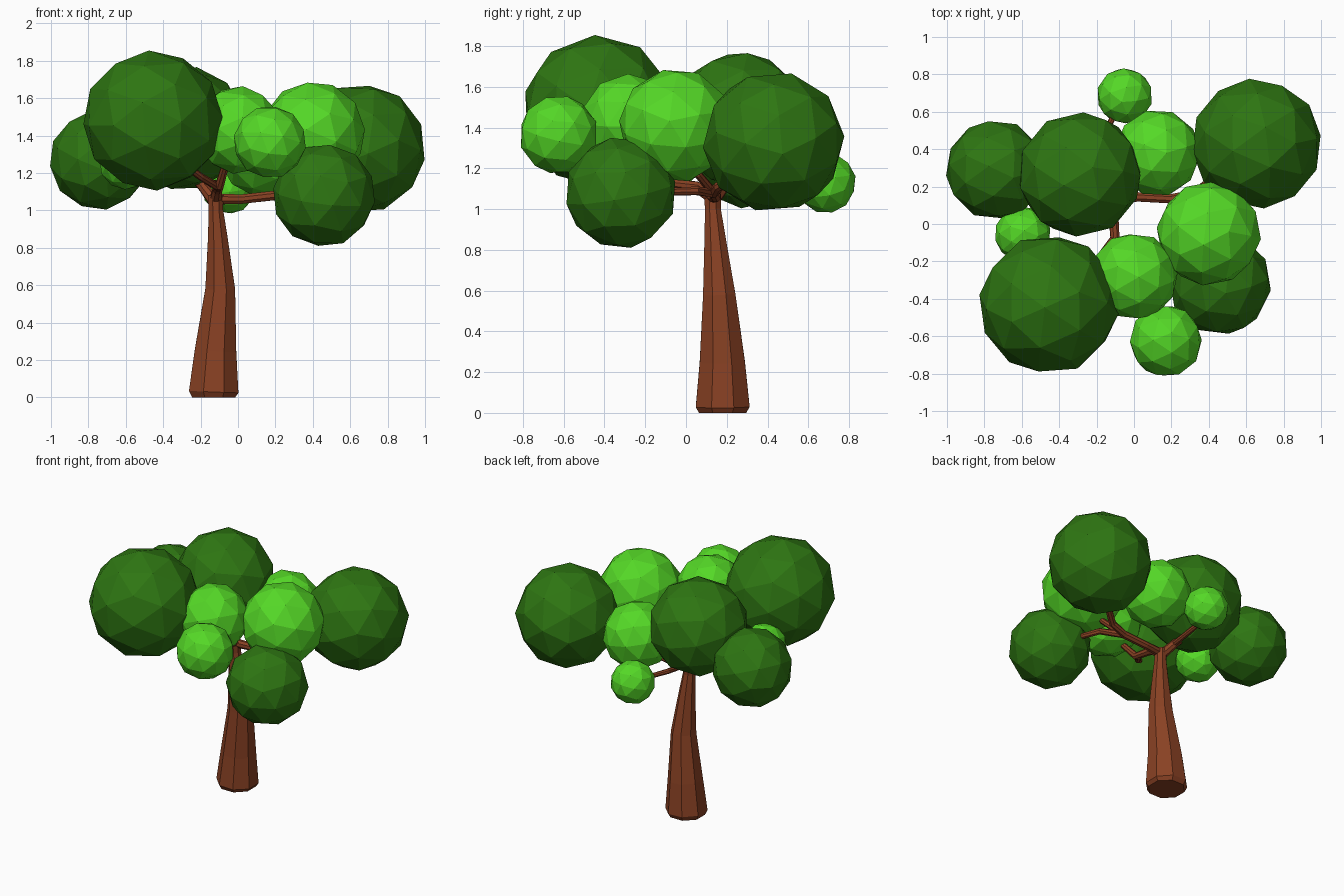
import bpy, bmesh, math, random
from mathutils import Vector, Euler

random.seed(4)
cube = bpy.data.objects.get("Cube")
if cube:
    bpy.data.objects.remove(cube, do_unlink=True)


def material(name, rgb):
    m = bpy.data.materials.new(name)
    m.use_nodes = True
    m.diffuse_color = (*rgb, 1)
    m.node_tree.nodes["Principled BSDF"].inputs["Base Color"].default_value = (*rgb, 1)
    return m


bark = material("brown bark", (0.25, 0.053, 0.017))
dark_leaf = material("dark green leaves", (0.027, 0.18, 0.006))
light_leaf = material("light green leaves", (0.09, 0.69, 0.02))


def finish(bm, name, mat):
    bmesh.ops.recalc_face_normals(bm, faces=bm.faces)
    mesh = bpy.data.meshes.new(name)
    bm.to_mesh(mesh)
    bm.free()
    mesh.materials.append(mat)
    obj = bpy.data.objects.new(name, mesh)
    bpy.context.collection.objects.link(obj)
    return obj


def limb(name, stations, sides=8):
    """Tapered tube through (x, y, z, radius) stations."""
    bm = bmesh.new()
    pts = [Vector(s[:3]) for s in stations]
    rings = []
    for i, p in enumerate(pts):
        tangent = pts[min(i + 1, len(pts) - 1)] - pts[max(i - 1, 0)]
        turn = Vector((0, 0, 1)).rotation_difference(tangent.normalized())
        ring = []
        for k in range(sides):
            a = 2 * math.pi * (k + 0.5) / sides
            offset = turn @ Vector((math.cos(a), math.sin(a), 0))
            ring.append(bm.verts.new(p + offset * stations[i][3]))
        rings.append(ring)
    for low, high in zip(rings, rings[1:]):
        for k in range(sides):
            n = (k + 1) % sides
            bm.faces.new((low[k], low[n], high[n], high[k]))
    bm.faces.new(rings[0])
    bm.faces.new(rings[-1])
    return finish(bm, name, bark)


def leaf_ball(name, centre, radius, mat):
    """Faceted ball of leaves, turned at random."""
    bm = bmesh.new()
    bmesh.ops.create_icosphere(bm, subdivisions=2, radius=radius * 1.015)
    turn = Euler([random.uniform(0, math.tau) for _ in range(3)]).to_matrix()
    for v in bm.verts:
        v.co = turn @ v.co + Vector(centre)
    return finish(bm, name, mat)


# Trunk with a rounded foot
limb("trunk", [(-0.13, 0.18, 0.0, 0.125), (-0.13, 0.18, 0.03, 0.143),
               (-0.12, 0.178, 0.25, 0.12), (-0.095, 0.163, 0.58, 0.086),
               (-0.108, 0.143, 0.85, 0.057), (-0.118, 0.132, 1.0, 0.042),
               (-0.12, 0.13, 1.08, 0.045)])

# Branches spreading from the top of the trunk
limb("side_branch", [(-0.12, 0.13, 1.06, 0.03), (0.02, 0.145, 1.06, 0.027),
                     (0.2, 0.135, 1.08, 0.027), (0.32, 0.16, 1.11, 0.025),
                     (0.58, 0.36, 1.22, 0.02)])
limb("side_twig_front", [(0.2, 0.135, 1.08, 0.025), (0.34, 0.05, 1.09, 0.022),
                         (0.45, -0.2, 1.08, 0.018)])
limb("side_twig_up", [(0.22, 0.135, 1.08, 0.022), (0.32, 0.06, 1.17, 0.02),
                      (0.38, 0.0, 1.3, 0.016)])
limb("front_branch", [(-0.12, 0.14, 1.05, 0.035), (-0.11, 0.05, 1.11, 0.028),
                      (-0.1, -0.1, 1.13, 0.025), (-0.05, -0.24, 1.3, 0.018)])
limb("front_twig", [(-0.1, -0.07, 1.12, 0.022), (-0.2, -0.2, 1.18, 0.02),
                    (-0.36, -0.35, 1.3, 0.018)])
limb("back_branch", [(-0.12, 0.13, 1.04, 0.035), (-0.19, 0.2, 1.13, 0.028),
                     (-0.28, 0.27, 1.22, 0.024), (-0.6, 0.28, 1.27, 0.018)])
limb("back_twig", [(-0.18, 0.19, 1.12, 0.02), (-0.17, 0.45, 1.15, 0.018),
                   (-0.07, 0.66, 1.14, 0.015)])

# Crown: large dark balls, smaller light balls between them
dark_balls = [((-0.455, -0.43, 1.48), 0.37), ((-0.74, 0.29, 1.27), 0.265),
              ((-0.29, 0.265, 1.44), 0.33), ((0.655, 0.43, 1.33), 0.345),
              ((0.46, -0.32, 1.08), 0.272)]
light_balls = [((0.125, 0.38, 1.31), 0.23), ((0.0, -0.28, 1.43), 0.232),
               ((0.4, -0.05, 1.41), 0.277), ((0.17, -0.625, 1.365), 0.192),
               ((-0.05, 0.685, 1.13), 0.148), ((-0.595, -0.055, 1.26), 0.148)]
for kind, balls, mat in (("dark", dark_balls, dark_leaf),
                         ("light", light_balls, light_leaf)):
    for i, (centre, radius) in enumerate(balls, 1):
        leaf_ball(f"{kind}_leaf_ball_{i}", centre, radius, mat)
